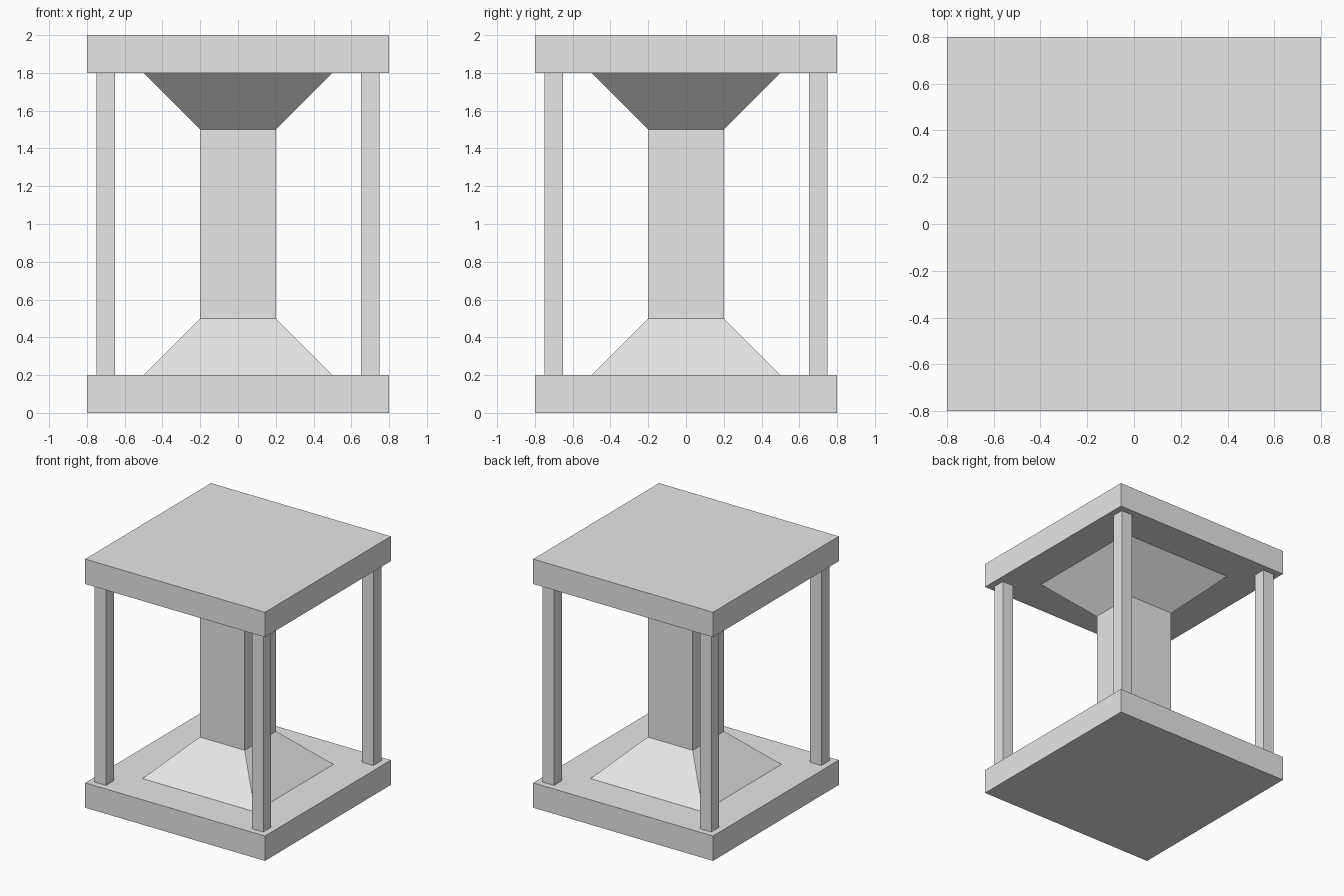
import bpy
import bmesh

cube = bpy.data.objects.get("Cube")
if cube:
    bpy.data.objects.remove(cube, do_unlink=True)

grey = bpy.data.materials.new("light_grey")
grey.use_nodes = True
colour = (0.8, 0.8, 0.8, 1)
grey.diffuse_color = colour
grey.node_tree.nodes["Principled BSDF"].inputs["Base Color"].default_value = colour


def square_loft(name, rings, centre=(0, 0)):
    """Loft a closed solid through square rings given as (half width, height)."""
    bm = bmesh.new()
    loops = []
    for h, z in rings:
        corners = ((-h, -h), (h, -h), (h, h), (-h, h))
        loops.append([bm.verts.new((x, y, z)) for x, y in corners])
    bm.faces.new(loops[0][::-1])
    bm.faces.new(loops[-1])
    for low, high in zip(loops, loops[1:]):
        for i in range(4):
            j = (i + 1) % 4
            bm.faces.new((low[i], low[j], high[j], high[i]))
    mesh = bpy.data.meshes.new(name)
    bm.to_mesh(mesh)
    bm.free()
    mesh.materials.append(grey)
    obj = bpy.data.objects.new(name, mesh)
    obj.location = (*centre, 0)
    bpy.context.collection.objects.link(obj)
    return obj


# Slabs at bottom and top
square_loft("base_slab", [(0.8, 0), (0.8, 0.2)])
square_loft("top_slab", [(0.8, 1.8), (0.8, 2)])

# Central column with flared foot and head
square_loft("central_column", [(0.5, 0.2), (0.2, 0.5), (0.2, 1.5), (0.5, 1.8)])

# Slim corner posts
for side, x in (("right", -0.7), ("left", 0.7)):
    for end, y in (("front", -0.7), ("back", 0.7)):
        square_loft(f"{end}_{side}_post", [(0.05, 0.2), (0.05, 1.8)], (x, y))
